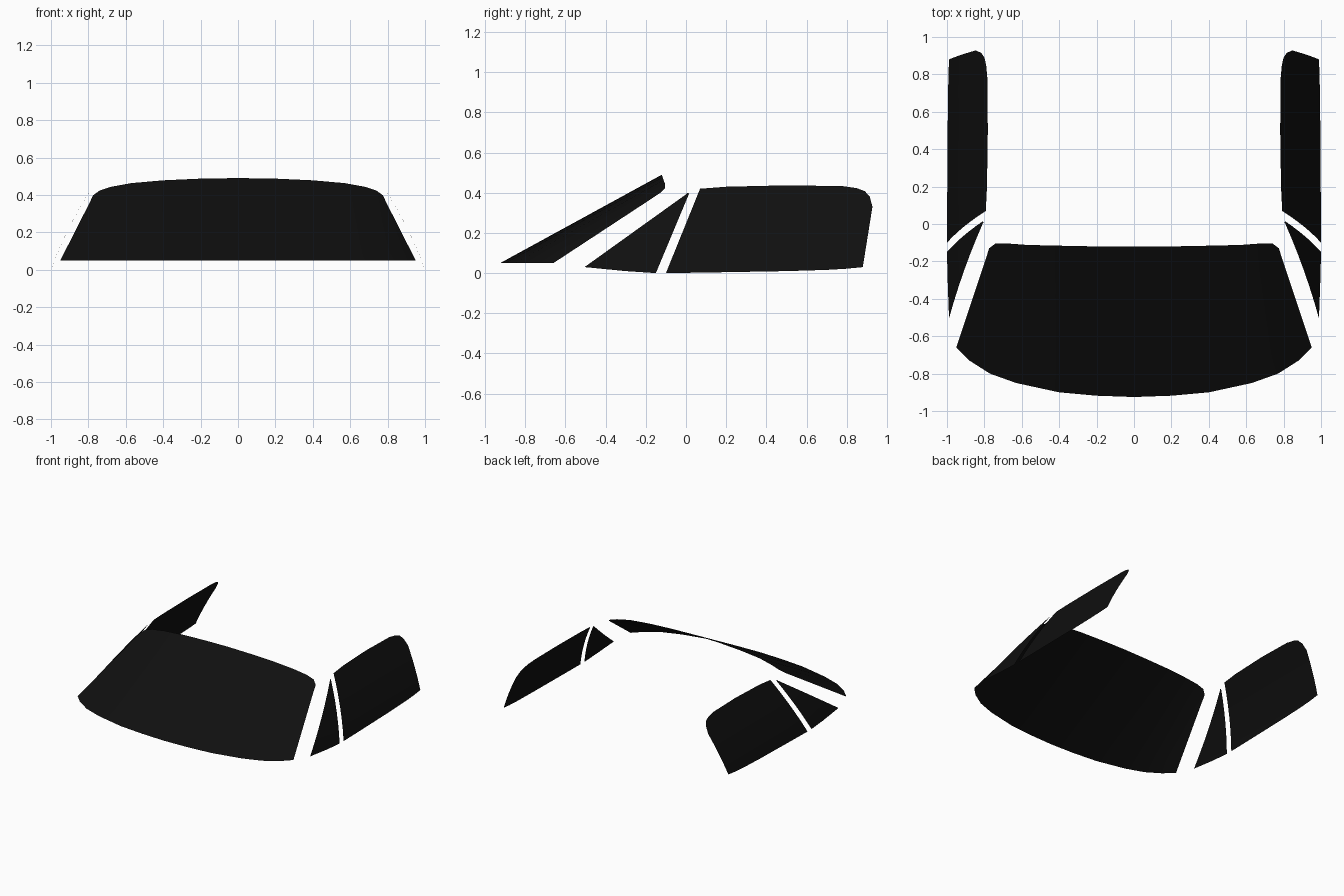
import bpy
import bmesh
from mathutils import Vector

if "Cube" in bpy.data.objects:
    bpy.data.objects.remove(bpy.data.objects["Cube"], do_unlink=True)

glass = bpy.data.materials.new("black_glass")
glass.use_nodes = True
tint = (0.005, 0.005, 0.005, 1)
glass.diffuse_color = tint
glass.node_tree.nodes["Principled BSDF"].inputs["Base Color"].default_value = tint


def side_point(y, z):
    """Place a side-window outline point on the inward-leaning glass."""
    return Vector((1 - 0.36 * z - 0.32 * z * z, y, z))


def loft(name, lower, upper, rows, surface=None):
    """Skin a pane between two edges, then mirror it across x."""
    bm = bmesh.new()
    grid = []
    for r in range(rows + 1):
        row = []
        for a, b in zip(lower, upper):
            p = Vector(a).lerp(Vector(b), r / rows)
            row.append(bm.verts.new(surface(*p) if surface else p))
        grid.append(row)
    for low, high in zip(grid, grid[1:]):
        for i in range(len(low) - 1):
            bm.faces.new((low[i], low[i + 1], high[i + 1], high[i]))
    mesh = bpy.data.meshes.new(name)
    bm.to_mesh(mesh)
    bm.free()
    mesh.materials.append(glass)
    mesh.shade_smooth()
    obj = bpy.data.objects.new(name, mesh)
    bpy.context.collection.objects.link(obj)
    mirror = obj.modifiers.new("mirror", 'MIRROR')
    mirror.use_clip = True
    return obj


# Windshield: bowed lower edge, arched upper edge with rounded corners
sill = [(0, -.925), (.2, -.918), (.4, -.9), (.63, -.85), (.77, -.8),
        (.88, -.73), (.92, -.69), (.95, -.66)]
header = [(0, -.12, .49), (.2, -.12, .487), (.4, -.116, .478),
          (.57, -.112, .463), (.68, -.104, .443), (.74, -.104, .423),
          (.775, -.13, .398), (.79, -.18, .365)]
loft("windshield", [(x, y, .05) for x, y in sill], header, 6)

# Triangular quarter windows ahead of the doors
loft("quarter_windows",
     [(-.505, .03), (-.3, .01), (-.15, 0)],
     [(0, .392), (.008, .4), (.015, .395)], 6, side_point)

# Door windows with a rounded upper rear corner
loft("door_windows",
     [(-.1, 0), (.1, .003), (.5, .01), (.7, .016), (.8, .022),
      (.84, .026), (.865, .028), (.88, .03)],
     [(.07, .42), (.2, .43), (.5, .437), (.78, .433), (.85, .423),
      (.89, .408), (.915, .38), (.928, .33)], 6, side_point)
